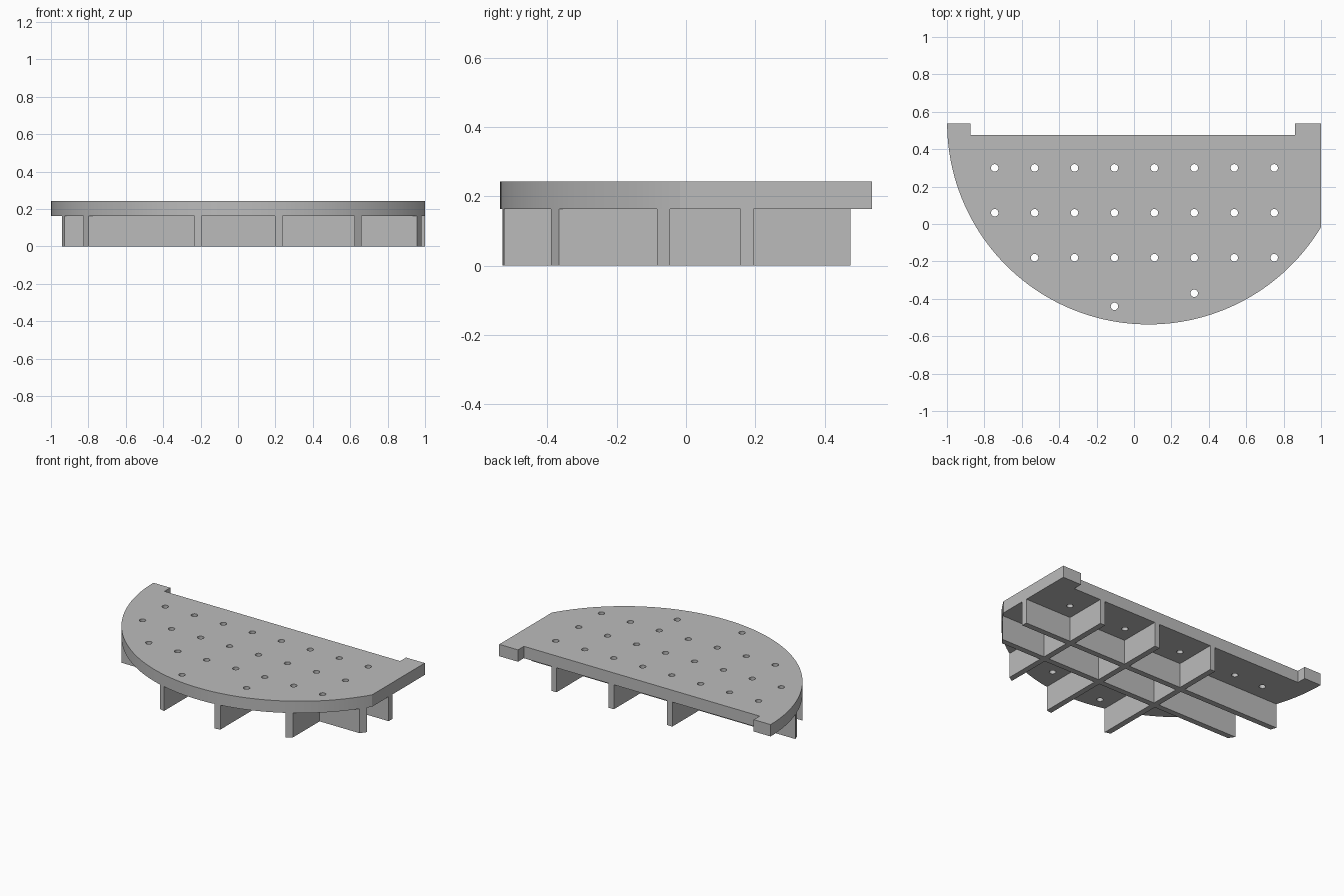
import bpy
import math

if "Cube" in bpy.data.objects:
    bpy.data.objects.remove(bpy.data.objects["Cube"], do_unlink=True)

CX, CY, R = 0.078, 0.54, 1.077          # round front edge
BACK, TAB, SIDE = 0.475, 0.537, 1.0     # back edge, tab ends, flat side
LOW, TOP = 0.163, 0.242                 # plate underside and top

grey = bpy.data.materials.new("plain grey")
grey.use_nodes = True
grey.diffuse_color = (0.5, 0.5, 0.5, 1)
grey.node_tree.nodes["Principled BSDF"].inputs["Base Color"].default_value = (0.5, 0.5, 0.5, 1)


def prism(name, loops, z0, z1):
    """Extrude a flat outline; further loops inside it become holes."""
    curve = bpy.data.curves.new(name, "CURVE")
    curve.dimensions = "2D"
    curve.fill_mode = "BOTH"
    curve.extrude = (z1 - z0) / 2
    for loop in loops:
        spline = curve.splines.new("POLY")
        spline.points.add(len(loop) - 1)
        for point, (x, y) in zip(spline.points, loop):
            point.co = (x, y, 0, 1)
        spline.use_cyclic_u = True
    obj = bpy.data.objects.new(name, curve)
    bpy.context.collection.objects.link(obj)
    obj.location.z = (z0 + z1) / 2
    bpy.ops.object.select_all(action="DESELECT")
    obj.select_set(True)
    bpy.context.view_layer.objects.active = obj
    bpy.ops.object.convert(target="MESH")
    obj = bpy.context.view_layer.objects.active
    obj.data.materials.clear()
    obj.data.materials.append(grey)
    bpy.ops.object.mode_set(mode="EDIT")
    bpy.ops.mesh.select_all(action="SELECT")
    bpy.ops.mesh.remove_doubles(threshold=0.0001)
    bpy.ops.mesh.normals_make_consistent(inside=False)
    bpy.ops.object.mode_set(mode="OBJECT")
    bpy.ops.object.shade_smooth_by_angle(angle=math.radians(30))
    return obj


def arc(a0, a1, steps, cx=CX, cy=CY, r=R):
    return [(cx + r * math.cos(a0 + (a1 - a0) * i / steps),
             cy + r * math.sin(a0 + (a1 - a0) * i / steps)) for i in range(steps + 1)]


def front_y(x):
    return CY - math.sqrt(R * R - (x - CX) ** 2)


def half_width(y):
    return math.sqrt(R * R - (y - CY) ** 2)


# Plate: round front, flat left side, two tabs at the back
start = math.pi + math.asin((CY - TAB) / R)
end = 2 * math.pi - math.acos((SIDE - CX) / R)
outline = arc(start, end, 96)
outline += [(SIDE, TAB), (0.862, TAB), (0.862, BACK), (-0.875, BACK), (-0.875, TAB)]

# Drain holes in a grid, with two extra near the front
columns = [-0.745 + 0.2135 * i for i in range(8)]
centres = [(x, y) for y in (0.30, 0.06, -0.18) for x in columns
           if x > -0.6 or y > 0]
centres += [(columns[3], -0.44), (columns[5], -0.37)]
holes = [arc(0, 2 * math.pi * 23 / 24, 23, x, y, 0.02) for x, y in centres]
prism("plate", [outline] + holes, LOW, TOP)

# Ribs running front to back, trimmed to the round edge
T = 0.019
for i, x in enumerate((-0.213, 0.218, 0.641)):
    a, b = x - T, x + T
    prism(f"long_rib_{i + 1}",
          [[(a, front_y(a)), (b, front_y(b)), (b, BACK), (a, BACK)]], 0, LOW)

# Ribs running side to side
for i, y in enumerate((-0.065, 0.176)):
    a, b = y - T, y + T
    wa, wb = half_width(a), half_width(b)
    prism(f"cross_rib_{i + 1}",
          [[(CX - wa, a), (min(CX + wa, SIDE), a),
            (min(CX + wb, SIDE), b), (CX - wb, b)]], 0, LOW)
